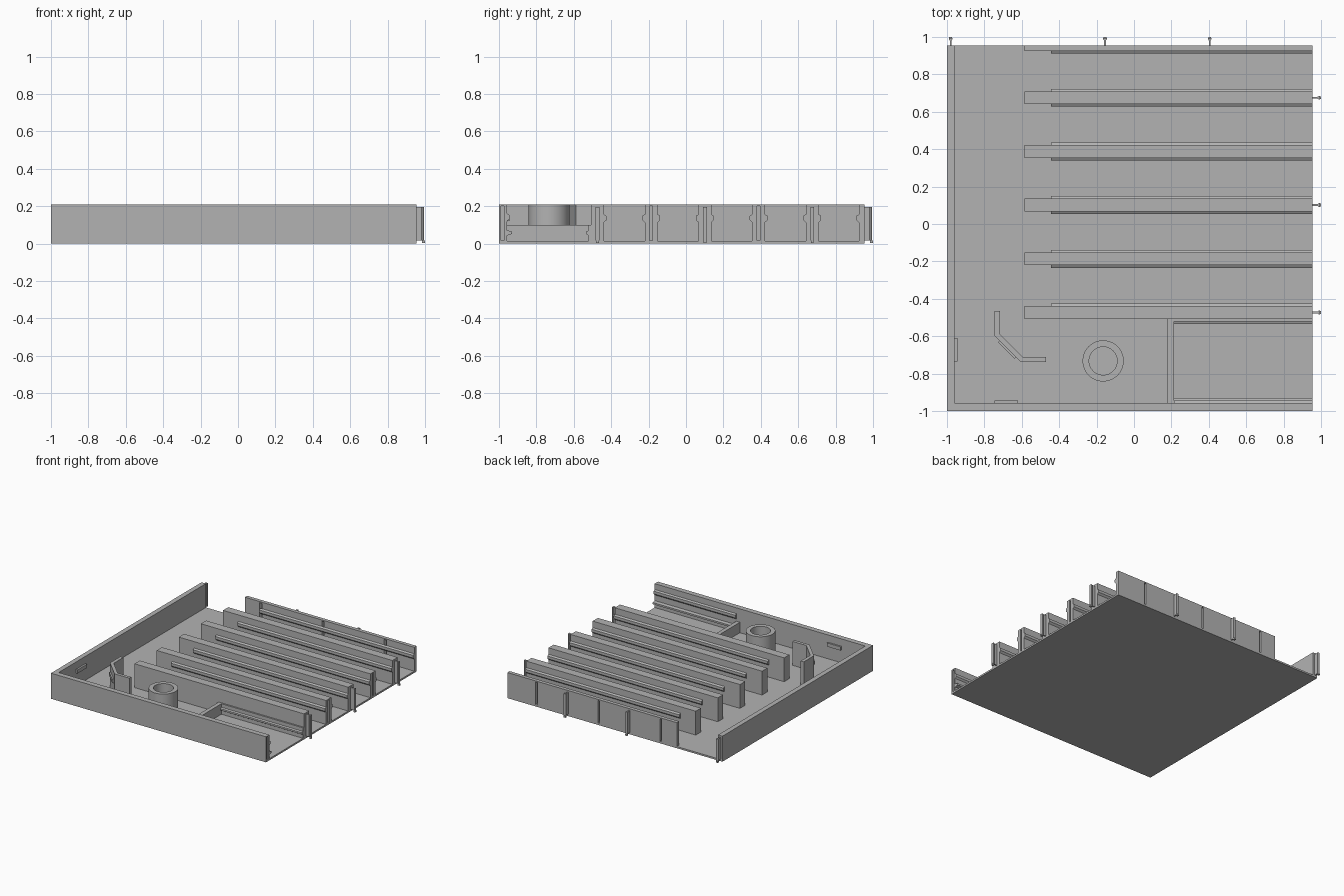
import bpy, bmesh
from math import pi
from mathutils import Matrix, Vector

cube = bpy.data.objects.get("Cube")
if cube:
    bpy.data.objects.remove(cube, do_unlink=True)

grey = bpy.data.materials.new("mid_grey")
grey.use_nodes = True
colour = (0.45, 0.45, 0.45, 1)
grey.diffuse_color = colour
grey.node_tree.nodes["Principled BSDF"].inputs["Base Color"].default_value = colour

EDGE, TOP, FLOOR = 0.955, 0.21, 0.014


def prism(name, points, depth, matrix=Matrix()):
    """Extrude a closed 2D outline along local z, then place it."""
    bm = bmesh.new()
    face = bm.faces.new([bm.verts.new((a, b, 0)) for a, b in points])
    moved = bmesh.ops.extrude_face_region(bm, geom=[face])["geom"]
    verts = [v for v in moved if isinstance(v, bmesh.types.BMVert)]
    bmesh.ops.translate(bm, verts=verts, vec=(0, 0, depth))
    bm.transform(matrix)
    bmesh.ops.recalc_face_normals(bm, faces=bm.faces)
    mesh = bpy.data.meshes.new(name)
    bm.to_mesh(mesh)
    bm.free()
    mesh.materials.append(grey)
    obj = bpy.data.objects.new(name, mesh)
    bpy.context.collection.objects.link(obj)
    return obj


def box(name, x0, x1, y0, y1, z0=FLOOR, z1=TOP):
    outline = [(x0, y0), (x1, y0), (x1, y1), (x0, y1)]
    return prism(name, outline, z1 - z0, Matrix.Translation((0, 0, z0)))


def rail(name, x0, y, side, z, reach=0.014, half=0.022):
    """Bevelled ledge along x, sticking out of a wall face at y."""
    outline = [(y, z - half), (y + side * reach, z - half * 0.4),
               (y + side * reach, z + half * 0.6), (y, z + half)]
    axes = Matrix(((0, 0, 1, x0), (1, 0, 0, 0), (0, 1, 0, 0), (0, 0, 0, 1)))
    return prism(name, outline, EDGE - x0, axes)


def edge_frame(where, along_x, z):
    """Local x runs along the edge, local y points out of the model."""
    if along_x:
        return Matrix.Translation((where, EDGE, z))
    return Matrix.Translation((EDGE, where, z)) @ Matrix.Rotation(-pi / 2, 4, "Z")


def tab(where, along_x):
    outline = [(-.005, -.01), (.005, -.01), (.005, .026), (.01, .033), (.01, .04),
               (-.01, .04), (-.01, .033), (-.005, .026)]
    prism("joining_tab", outline, 0.18, edge_frame(where, along_x, 0.017))
    foot = [(-.008, .03), (.008, .03), (.008, .045), (-.008, .045)]
    prism("tab_foot", foot, 0.014, edge_frame(where, along_x, 0.004))


def slot(target, where, along_x):
    outline = [(-.008, .01), (.008, .01), (.008, -.012), (.011, -.02), (.011, -.05),
               (-.011, -.05), (-.011, -.02), (-.008, -.012)]
    cutter = prism("slot_cutter", outline, 0.185, edge_frame(where, along_x, 0.016))
    cutter.hide_render = True
    cutter.hide_set(True)
    cutter.display_type = "WIRE"
    mod = target.modifiers.new("slot", "BOOLEAN")
    mod.operation, mod.solver, mod.object = "DIFFERENCE", "EXACT", cutter
    bpy.context.view_layer.objects.active = target
    bpy.ops.object.modifier_apply(modifier=mod.name)
    bpy.data.objects.remove(cutter, do_unlink=True)


# Floor and outer walls
box("floor", -1, EDGE, -1, EDGE, 0, FLOOR)
box("right_wall", -1, -0.96, -1, EDGE)
front_wall = box("front_wall", -0.96, EDGE, -1, -0.957)
back_wall = box("back_wall", -0.585, EDGE, 0.925, EDGE)
rail("back_wall_rail", -0.445, 0.925, -1, 0.135)
slot(front_wall, -0.98, False)
for x in (0.69, 0.125, -0.44):
    slot(back_wall, x, True)
for x in (-0.98, -0.155, 0.405):
    tab(x, True)

# Parallel ribs with a rail on each side, ending in tabs and slots by turns
for i in range(5):
    y = 0.675 - i * 0.287
    rib = box("rib", -0.585, EDGE, y - 0.034, y + 0.034)
    rail("rib_back_rail", -0.445, y + 0.034, 1, 0.135)
    if i < 4:
        rail("rib_front_rail", -0.445, y - 0.034, -1, 0.135)
    if i % 2:
        slot(rib, y, False)
    else:
        tab(y, False)

# Low bay in the front corner
box("bay_cross_wall", 0.18, 0.213, -0.957, -0.507, FLOOR, 0.1)
box("bay_back_wall", 0.213, EDGE, -0.52, -0.507, FLOOR, 0.1)
rail("bay_back_rail", 0.213, -0.52, -1, 0.057, 0.014, 0.014)
rail("bay_front_rail", 0.213, -0.957, 1, 0.057, 0.026, 0.014)
rail("front_wall_rail", 0.213, -0.957, 1, 0.14, 0.012)

# Round post socket
profile = [(0.075, FLOOR), (0.11, FLOOR), (0.11, TOP), (0.075, TOP)]
bm = bmesh.new()
ring = [bm.verts.new((r, 0, z)) for r, z in profile]
edges = [bm.edges.new((ring[k], ring[(k + 1) % 4])) for k in range(4)]
bmesh.ops.spin(bm, geom=ring + edges, cent=(0, 0, 0), axis=(0, 0, 1),
               angle=2 * pi, steps=64, use_merge=True)
bmesh.ops.remove_doubles(bm, verts=bm.verts, dist=0.0001)
bmesh.ops.recalc_face_normals(bm, faces=bm.faces)
mesh = bpy.data.meshes.new("round_socket")
bm.to_mesh(mesh)
bm.free()
mesh.materials.append(grey)
socket = bpy.data.objects.new("round_socket", mesh)
socket.location = (-0.165, -0.732, 0)
bpy.context.collection.objects.link(socket)
bpy.ops.object.select_all(action="DESELECT")
socket.select_set(True)
bpy.context.view_layer.objects.active = socket
bpy.ops.object.shade_smooth_by_angle()

# Bent corner bracket and the small catches around it
prism("corner_bracket",
      [(-.745, -.465), (-.745, -.598), (-.605, -.738), (-.47, -.738),
       (-.47, -.712), (-.595, -.712), (-.717, -.588), (-.717, -.465)],
      TOP - FLOOR, Matrix.Translation((0, 0, FLOOR)))
box("right_wall_catch", -0.961, -0.945, -0.735, -0.61, 0.12, 0.15)
box("front_wall_catch", -0.745, -0.62, -0.958, -0.943, 0.12, 0.15)
catch = box("bracket_catch", -0.063, 0.063, -0.012, 0.005, 0.12, 0.15)
catch.location = (-0.675, -0.668, 0)
catch.rotation_euler.z = -pi / 4
